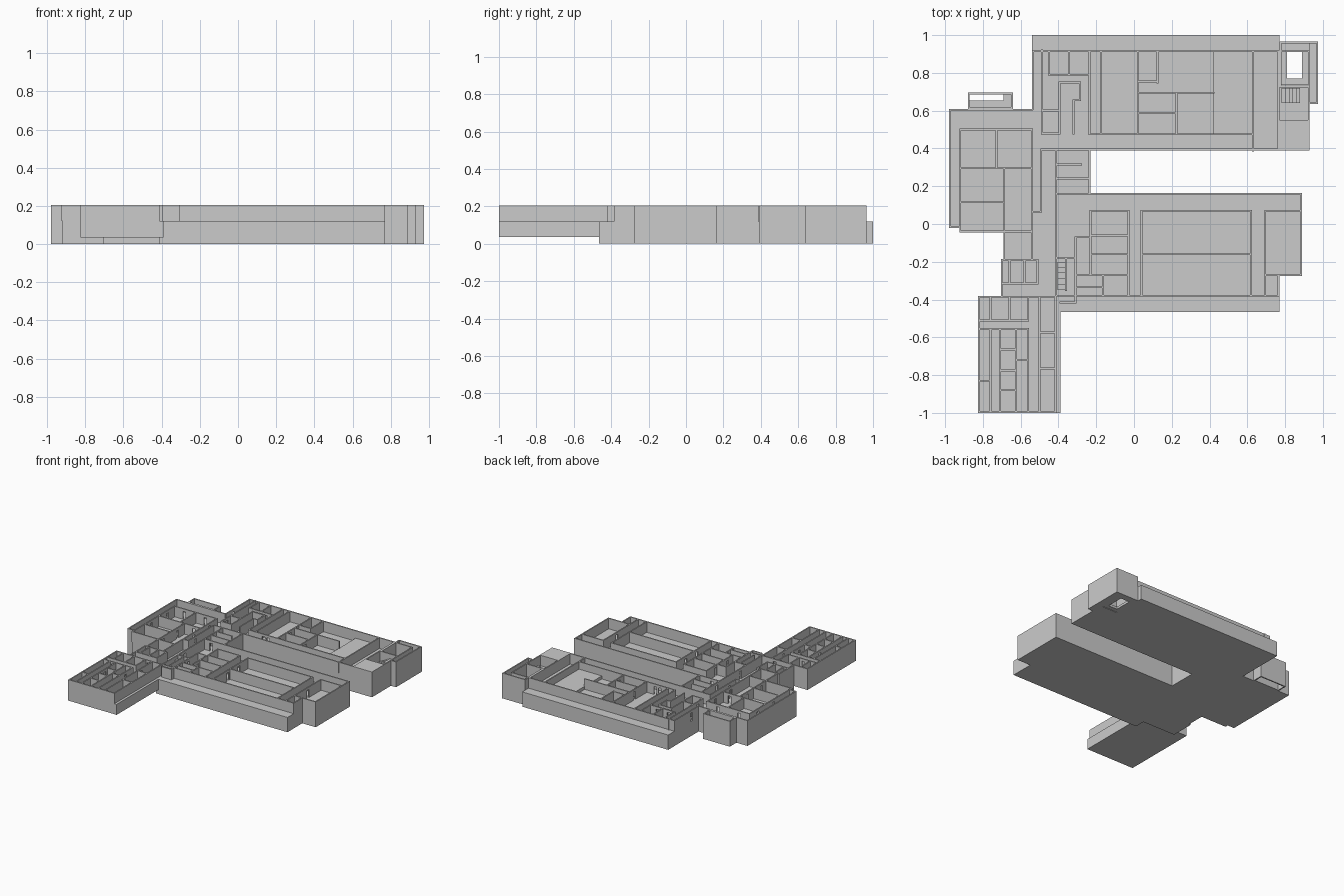
import bpy, bmesh

FLOOR, TOP, T = 0.12, 0.205, 0.01
DOOR_W, DOOR_TOP = 0.025, 0.185


def finish(name, bm):
    bmesh.ops.recalc_face_normals(bm, faces=bm.faces)
    me = bpy.data.meshes.new(name)
    bm.to_mesh(me)
    bm.free()
    ob = bpy.data.objects.new(name, me)
    bpy.context.collection.objects.link(ob)
    return ob


def add_box(bm, x0, x1, y0, y1, z0, z1):
    vs = bmesh.ops.create_cube(bm, size=1)["verts"]
    for v in vs:
        v.co = ((x0 + x1) / 2 + v.co.x * (x1 - x0),
                (y0 + y1) / 2 + v.co.y * (y1 - y0),
                (z0 + z1) / 2 + v.co.z * (z1 - z0))


def boxes(name, items):
    bm = bmesh.new()
    for b in items:
        add_box(bm, *b)
    finish(name, bm)


def slab(name, pts, z0, z1):
    bm = bmesh.new()
    f = bm.faces.new([bm.verts.new((x, y, z0)) for x, y in pts])
    up = bmesh.ops.extrude_face_region(bm, geom=[f])["geom"]
    for v in up:
        if isinstance(v, bmesh.types.BMVert):
            v.co.z = z1
    finish(name, bm)


def walls(name, across=(), along=(), z0=FLOOR):
    """across: (x, y0, y1, *doors) walls; along: (y, x0, x1, *doors) walls."""
    bm = bmesh.new()
    for flip, rows in ((True, across), (False, along)):
        for c, a, b, *doors in rows:
            def piece(s, e, lo):
                w = (c - T / 2, c + T / 2)
                add_box(bm, *(w + (s, e) if flip else (s, e) + w), lo, TOP)
            s = a - T / 2
            for d in sorted(doors):
                piece(s, d - DOOR_W / 2, z0)
                piece(d - DOOR_W / 2, d + DOOR_W / 2, DOOR_TOP)
                s = d + DOOR_W / 2
            piece(s, b + T / 2, z0)
    finish(name, bm)


# Ground storey of the main building, its top is the upper floor and ledges
slab("main_base", [(-.41, -.465), (.77, -.465), (.77, -.275), (.89, -.275), (.89, .165),
                   (-.23, .165), (-.23, .39), (.93, .39), (.93, .73), (.77, .73), (.77, 1),
                   (-.54, 1), (-.54, .61), (-.98, .61), (-.98, -.02), (-.92, -.02),
                   (-.92, -.045), (-.69, -.045), (-.69, -.19), (-.705, -.19),
                   (-.705, -.38), (-.41, -.38)], 0, FLOOR)
# Raised slab under the south west wing
boxes("southwest_base", [(-.825, -.39, -1, -.465, .035, FLOOR),
                         (-.825, -.41, -.465, -.38, .035, FLOOR)])

# North wing rooms
walls("north_wing_walls",
      across=[(-.535, .61, .915, .7), (-.487, .48, .92, .55), (-.45, .79, .915), (-.345, .79, .915),
              (-.235, .48, .915), (-.175, .48, .915), (.02, .48, .915, .64), (.125, .75, .915),
              (.225, .48, .695, .54), (.63, .39, .915), (.765, .395, .915),
              (-.395, .48, .75), (-.32, .48, .655), (-.285, .655, .75)],
      along=[(.915, -.535, .765), (.395, -.49, .925), (.475, -.235, .625, -.1, -.06),
             (.79, -.45, -.235, -.4, -.3), (.6, -.487, -.395), (.48, -.487, -.395),
             (.755, .02, .125), (.695, .02, .42), (.588, .02, .225),
             (.75, -.395, -.285), (.655, -.32, -.285)])
boxes("raised_hall_floor", [(.42, .626, .479, .911, FLOOR - .01, .145)])

# North east stair block, walled from the ground and open below
walls("northeast_block_walls",
      across=[(.97, .64, .96), (.775, .735, .96), (.925, .735, .91)],
      along=[(.96, .775, .97), (.64, .93, .97), (.915, .775, .925)], z0=0)
walls("northeast_inner_walls", across=[(.925, .395, .73)],
      along=[(.728, .77, .925), (.545, .77, .925)])
boxes("northeast_block_floor", [(.93, .97, .64, .96, 0, FLOOR), (.78, .92, .735, .77, 0, .02),
                                (.78, .81, .77, .91, 0, .02), (.89, .92, .77, .91, 0, .02),
                                (.78, .93, .92, .955, 0, .02)])
boxes("northeast_roof", [(.77, .93, .39, .54, TOP - .01, TOP)])
boxes("northeast_stairs", [(.78 + i * .02, .8 + i * .02, .64, .72, FLOOR - .01, FLOOR + .01 * (i + 1))
                           for i in range(5)])

# West wing rooms
walls("west_wing_walls",
      across=[(-.975, -.015, .605), (-.92, -.04, .5, .2, .4), (-.727, .295, .5),
              (-.687, -.04, .295, .02, .2), (-.54, -.19, .5, .2, .4)],
      along=[(.605, -.975, -.54), (-.04, -.92, -.54), (-.015, -.975, -.92),
             (.5, -.92, -.54, -.83, -.64), (.295, -.92, -.54, -.6), (.115, -.92, -.687)])
# Small stair annex behind the west wing
walls("annex_walls", across=[(-.875, .61, .69), (-.645, .61, .69)],
      along=[(.69, -.875, -.645), (.614, -.875, -.645)], z0=0)
boxes("annex_landing", [(-.88, -.69, .61, .655, .1, FLOOR), (-.69, -.64, .61, .69, .1, FLOOR)])

# Central corridor and link
walls("corridor_walls",
      across=[(-.493, .065, .39, .15), (-.413, -.38, .39, .2, -.1), (-.235, .165, .39),
              (-.687, -.19, -.04), (-.7, -.38, -.19), (-.51, -.315, -.19),
              (-.66, -.315, -.19), (-.58, -.315, -.19)],
      along=[(.24, -.41, -.235), (.065, -.54, -.493), (-.19, -.7, -.51),
             (-.315, -.7, -.51), (.315, -.41, -.28)])

# South wing rooms
walls("south_wing_walls",
      across=[(.885, -.27, .16), (.765, -.375, -.27), (.695, -.38, .07, -.1), (.04, -.38, .07, -.05, -.19),
              (.62, -.38, .07), (-.23, -.27, .07, -.05, -.2), (-.03, -.38, .07),
              (-.31, -.415, -.07, -.2), (-.165, -.38, -.27)],
      along=[(.16, -.41, .885, -.35), (-.27, .695, .885), (.07, .04, .62), (.07, .695, .885),
             (-.16, .04, .62), (-.38, -.41, .765), (.07, -.23, -.03), (-.06, -.23, -.03),
             (-.16, -.23, -.03), (-.27, -.31, -.03), (-.07, -.31, -.23),
             (-.335, -.31, -.165), (-.415, -.39, -.31)])
# Stair by the corridor junction
walls("junction_stair_walls", across=[(-.36, -.35, -.18)], along=[(-.18, -.405, -.31)])
boxes("junction_stairs", [(-.405, -.365, -.35 + i * .03, -.32 + i * .03, FLOOR - .01, FLOOR + .012 * (i + 1))
                          for i in range(5)])

# South west wing rooms
walls("southwest_wing_walls",
      across=[(-.82, -.995, -.385), (-.76, -.51, -.385), (-.76, -.995, -.555), (-.66, -.51, -.385),
              (-.56, -.51, -.385), (-.71, -.995, -.555, -.7), (-.625, -.995, -.555),
              (-.56, -.995, -.555, -.65), (-.5, -.995, -.385, -.53), (-.415, -.995, -.385)],
      along=[(-.385, -.82, -.415, -.53), (-.995, -.82, -.415), (-.51, -.82, -.56, -.7),
             (-.555, -.82, -.56, -.735), (-.83, -.82, -.76), (-.665, -.71, -.625),
             (-.775, -.71, -.625), (-.88, -.71, -.625), (-.72, -.625, -.56),
             (-.575, -.5, -.415), (-.765, -.5, -.415)])
